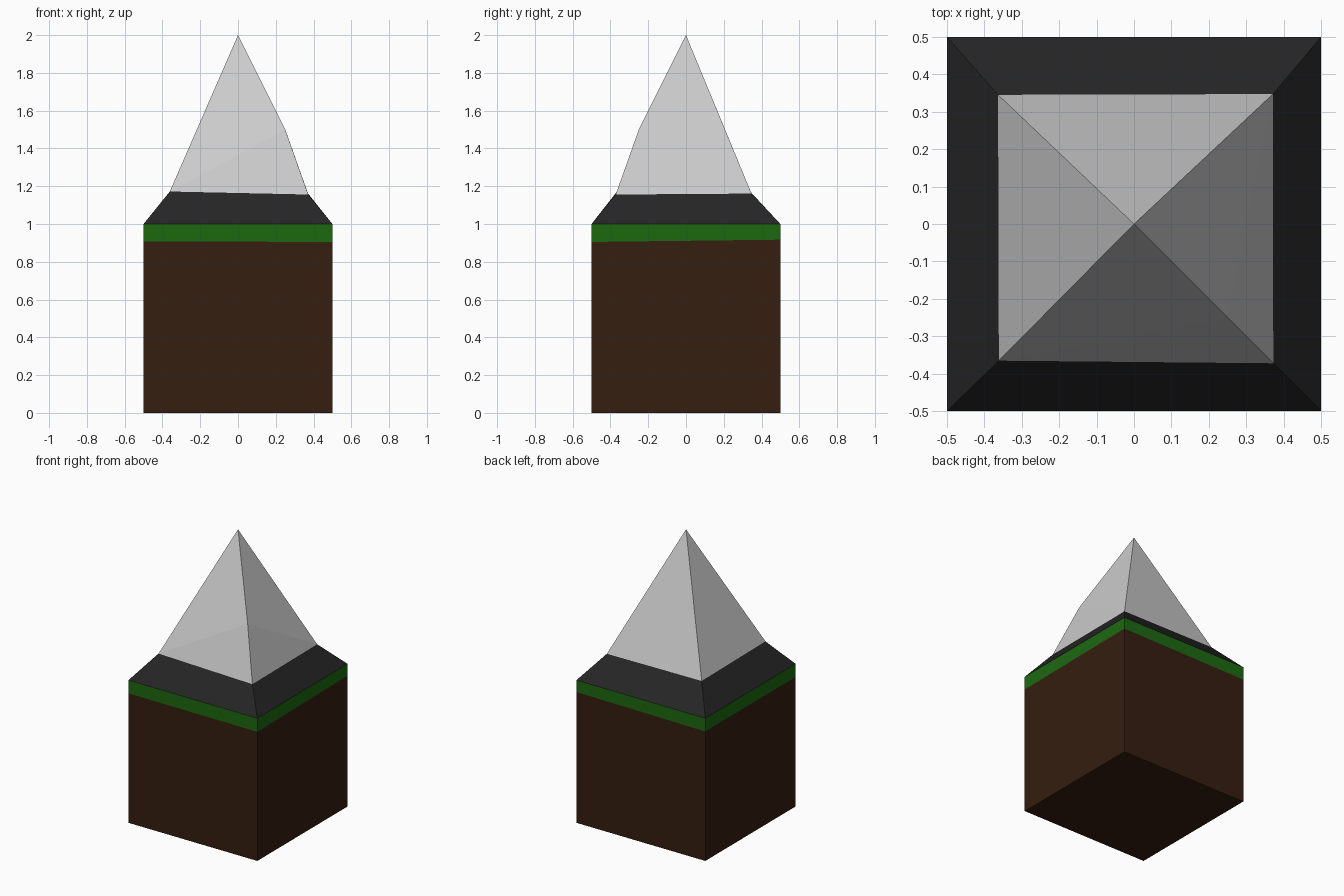
import bpy, bmesh

if "Cube" in bpy.data.objects:
    bpy.data.objects.remove(bpy.data.objects["Cube"])


def ring(half, z):
    """Square ring: front-left, front-right, back-right, back-left."""
    return [(-half, -half, z), (half, -half, z), (half, half, z), (-half, half, z)]


def band(lower, upper):
    """Four side faces joining two rings."""
    n = len(lower)
    faces = [(i, (i + 1) % n, n + (i + 1) % n, n + i) for i in range(n)]
    return lower + upper, faces


def make(name, verts, faces, color=None):
    mesh = bpy.data.meshes.new(name)
    mesh.from_pydata(verts, [], faces)
    bm = bmesh.new()
    bm.from_mesh(mesh)
    bmesh.ops.recalc_face_normals(bm, faces=bm.faces)
    bm.to_mesh(mesh)
    bm.free()
    obj = bpy.data.objects.new(name, mesh)
    bpy.context.collection.objects.link(obj)
    if color:
        mat = bpy.data.materials.new(name + "_color")
        mat.diffuse_color = (*color, 1)
        mat.use_nodes = True
        mat.node_tree.nodes["Principled BSDF"].inputs["Base Color"].default_value = mat.diffuse_color
        mesh.materials.append(mat)
    return obj


# Slightly uneven seams between the colour layers
base = ring(0.5, 0)
grass_line = [(x, y, z) for (x, y, _), z in zip(base, (0.908, 0.905, 0.917, 0.908))]
shoulder = ring(0.5, 1)
snow_line = [(-0.361, -0.365, 1.172), (0.372, -0.372, 1.156),
             (0.371, 0.347, 1.161), (-0.363, 0.345, 1.166)]

# Earth block, closed underneath
verts, faces = band(base, grass_line)
make("earth_block", verts, faces + [(3, 2, 1, 0)], (0.035, 0.013, 0.005))

# Grass strip
make("grass_strip", *band(grass_line, shoulder), (0.012, 0.14, 0.005))

# Dark sloping rock
make("rock_slope", *band(shoulder, snow_line), (0.019, 0.019, 0.019))

# Peak with one bulging point on the front-right ridge
apex, bulge = (0, 0, 2), (0.25, -0.25, 1.5)
make("peak", snow_line + [apex, bulge],
     [(2, 3, 4), (3, 0, 4), (0, 1, 5), (0, 5, 4), (1, 2, 5), (2, 4, 5)])
